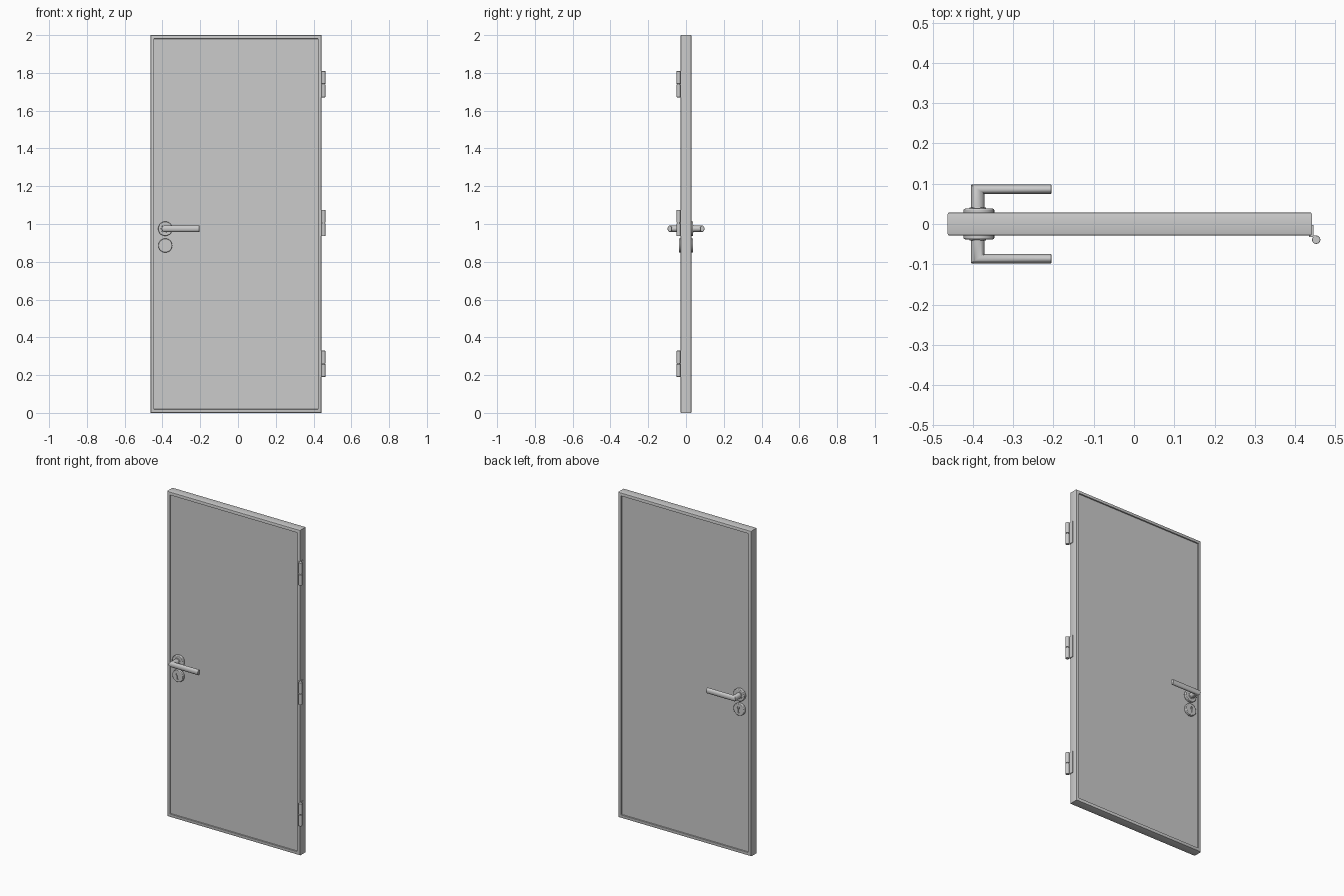
import bpy, bmesh, math
from mathutils import Vector, Matrix

if "Cube" in bpy.data.objects:
    bpy.data.objects.remove(bpy.data.objects["Cube"])


def finish(bm, name, bevel=0.0, segments=2, smooth=True):
    bmesh.ops.recalc_face_normals(bm, faces=bm.faces[:])
    mesh = bpy.data.meshes.new(name)
    bm.to_mesh(mesh)
    bm.free()
    ob = bpy.data.objects.new(name, mesh)
    bpy.context.collection.objects.link(ob)
    if smooth:
        bpy.ops.object.select_all(action='DESELECT')
        ob.select_set(True)
        bpy.context.view_layer.objects.active = ob
        bpy.ops.object.shade_smooth_by_angle(angle=math.radians(35))
    if bevel:
        m = ob.modifiers.new("edge_bevel", 'BEVEL')
        m.width, m.segments = bevel, segments
        m.limit_method, m.angle_limit = 'ANGLE', math.radians(50)
    return ob


def box(name, lo, hi, bevel=0.0):
    bm = bmesh.new()
    bmesh.ops.create_cube(bm, size=1)
    lo, hi = Vector(lo), Vector(hi)
    for v in bm.verts:
        v.co = Vector((v.co[i] * (hi[i] - lo[i]) + (hi[i] + lo[i]) / 2 for i in range(3)))
    return finish(bm, name, bevel)


def cylinder(name, centre, radius, depth, axis='Z', bevel=0.0, sides=40):
    bm = bmesh.new()
    rot = Matrix.Rotation(math.pi / 2, 4, 'X') if axis == 'Y' else Matrix()
    bmesh.ops.create_cone(bm, cap_ends=True, segments=sides, radius1=radius, radius2=radius,
                          depth=depth, matrix=Matrix.Translation(centre) @ rot)
    return finish(bm, name, bevel)


def prism(name, outline, y0, y1):
    # extrude an x-z outline along y
    bm = bmesh.new()
    face = bm.faces.new([bm.verts.new((x, y0, z)) for x, z in outline])
    ext = bmesh.ops.extrude_face_region(bm, geom=[face])
    verts = [g for g in ext['geom'] if isinstance(g, bmesh.types.BMVert)]
    bmesh.ops.translate(bm, verts=verts, vec=(0, y1 - y0, 0))
    return finish(bm, name, smooth=False)


# door leaf: chamfered slab with a recessed panel on both faces
X0, X1, HALF, RECESS = -0.463, 0.442, 0.029, 0.008
bm = bmesh.new()
bmesh.ops.create_cube(bm, size=1)
for v in bm.verts:
    v.co = ((X0 + X1) / 2 + v.co.x * (X1 - X0), v.co.y * 2 * HALF, 1 + v.co.z * 2)
outer = [e for e in bm.edges if abs(e.verts[0].co.y - e.verts[1].co.y) < 1e-5]
bmesh.ops.bevel(bm, geom=outer, offset=0.005, segments=2, profile=0.5, affect='EDGES')
bm.normal_update()
sides = [f for f in bm.faces if abs(f.normal.y) > 0.99]
bmesh.ops.inset_individual(bm, faces=sides, thickness=0.020)
bmesh.ops.inset_individual(bm, faces=sides, thickness=0.0005, depth=-RECESS)
finish(bm, "door_leaf")

# handle sets, one on each side of the door
HX, HZ, KZ = -0.385, 0.975, 0.886
for s, side in ((-1, "front"), (1, "back")):
    # round rose and neck collar
    cylinder(f"handle_rose_{side}", (HX, s * 0.029, HZ), 0.038, 0.018, 'Y', 0.003, 48)
    cylinder(f"handle_collar_{side}", (HX - 0.003, s * 0.037, HZ), 0.021, 0.008, 'Y', 0.001)

    # lever: round neck mitred into an oval grip
    bm = bmesh.new()
    n, cx, rx = 32, HX - 0.003, 0.017
    rings = []
    for stage in range(3):
        ring = []
        for i in range(n):
            a = 2 * math.pi * i / n
            c, z = math.cos(a), HZ + rx * math.sin(a)
            y = 0.03 if stage == 0 else 0.0862 - 0.0115 * c
            x = -0.205 if stage == 2 else cx + rx * c
            ring.append(bm.verts.new((x, s * y, z)))
        rings.append(ring)
    for a, b in zip(rings, rings[1:]):
        for i in range(n):
            j = (i + 1) % n
            bm.faces.new((a[i], a[j], b[j], b[i]))
    bm.faces.new(rings[0])
    bm.faces.new(rings[-1])
    finish(bm, f"lever_handle_{side}", 0.001, 1)

    # key escutcheon with a recessed keyhole
    plate = cylinder(f"key_escutcheon_{side}", (HX, s * 0.029, KZ), 0.037, 0.018, 'Y', 0.003, 48)
    r, w, top = 0.010, 0.005, KZ + 0.009
    start = -math.pi / 2 + math.asin(w / r)
    sweep = 2 * math.pi - 2 * math.asin(w / r)
    outline = [(HX + r * math.cos(start + sweep * i / 20), top + r * math.sin(start + sweep * i / 20))
               for i in range(21)]
    outline += [(HX - w, KZ - 0.020), (HX + w, KZ - 0.020)]
    cutter = prism(f"keyhole_cutter_{side}", outline, s * 0.033, s * 0.05)
    cutter.hide_render = True
    cutter.hide_set(True)
    cut = plate.modifiers.new("keyhole", 'BOOLEAN')
    cut.object, cut.operation, cut.solver = cutter, 'DIFFERENCE', 'EXACT'
    # key slot bar inside the recess
    box(f"lock_core_{side}", (HX - 0.0012, min(s * 0.03, s * 0.035), top - 0.006),
        (HX + 0.0012, max(s * 0.03, s * 0.035), top + 0.006))

# three hinges on the right edge
for i, z in enumerate((0.26, 1.005, 1.74)):
    for k, (a, b) in enumerate(((-0.069, -0.002), (0.002, 0.069))):
        cylinder(f"hinge_knuckle_{i}_{k}", (0.4525, -0.039, z + (a + b) / 2), 0.0103, b - a,
                 bevel=0.001, sides=24)
    cylinder(f"hinge_pin_{i}", (0.4525, -0.039, z), 0.006, 0.13, sides=16)
    # leaf on the door edge and the web joining it to the knuckle
    box(f"hinge_leaf_{i}", (0.439, -0.029, z - 0.069), (0.446, -0.002, z + 0.069))
    box(f"hinge_web_{i}", (0.434, -0.032, z + 0.002), (0.452, -0.0285, z + 0.069))
    box(f"hinge_lower_web_{i}", (0.438, -0.032, z - 0.069), (0.452, -0.0285, z - 0.002))
